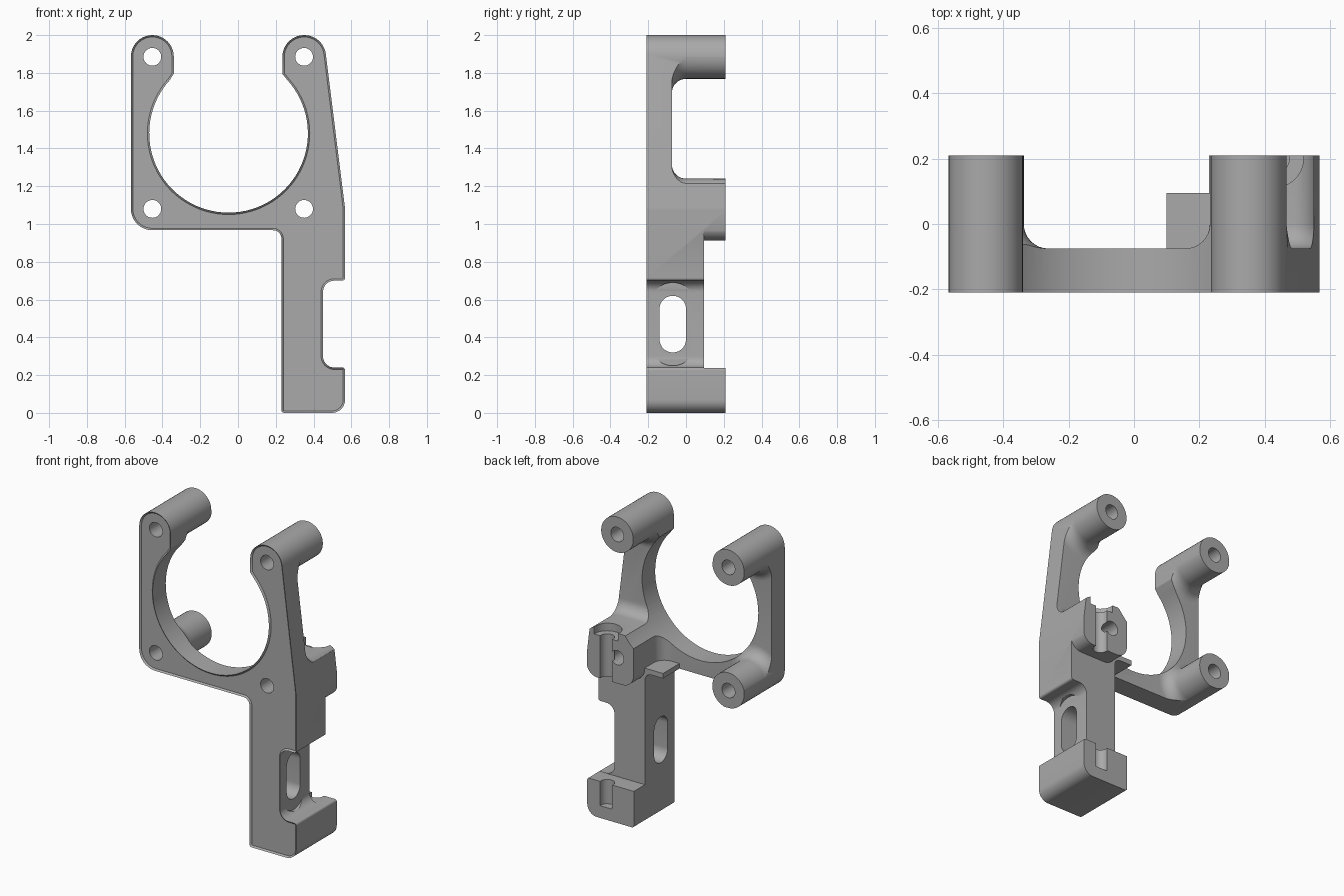
import bpy, bmesh, math
from mathutils import Vector

cube = bpy.data.objects.get("Cube")
if cube:
    bpy.data.objects.remove(cube, do_unlink=True)

grey = bpy.data.materials.new("plain grey")
grey.use_nodes = True
grey.diffuse_color = (0.4, 0.4, 0.4, 1)
grey.node_tree.nodes["Principled BSDF"].inputs["Base Color"].default_value = (0.4, 0.4, 0.4, 1)

# Maps (u, v, depth) to xyz for each extrusion axis
AXES = {
    "X": lambda u, v, d: (d, u, v),
    "Y": lambda u, v, d: (u, d, v),
    "Z": lambda u, v, d: (u, v, d),
}


def rounded(corners, steps=10):
    """Polygon from (u, v, radius) corners, each one filleted."""
    out = []
    n = len(corners)
    for i, (u, v, r) in enumerate(corners):
        p = Vector((u, v))
        if r == 0:
            out.append(p)
            continue
        a = (Vector(corners[i - 1][:2]) - p).normalized()
        b = (Vector(corners[(i + 1) % n][:2]) - p).normalized()
        half = a.angle(b) / 2
        centre = p + (a + b).normalized() * (r / math.sin(half))
        start = p + a * (r / math.tan(half)) - centre
        end = p + b * (r / math.tan(half)) - centre
        sweep = math.pi - 2 * half
        for k in range(steps + 1):
            t = k / steps
            out.append(centre + (start * math.sin((1 - t) * sweep)
                                 + end * math.sin(t * sweep)) / math.sin(sweep))
    clean = []
    for p in out:
        if not clean or (p - clean[-1]).length > 1e-4:
            clean.append(p)
    if (clean[0] - clean[-1]).length < 1e-4:
        clean.pop()
    return clean


def round_rect(u0, u1, v0, v1, r):
    return rounded([(u0, v0, r), (u1, v0, r), (u1, v1, r), (u0, v1, r)])


def circle(u, v, r, n=40):
    return [Vector((u + r * math.cos(math.tau * k / n),
                    v + r * math.sin(math.tau * k / n))) for k in range(n)]


def loft(name, sections, axis="Y", chamfer=0):
    """Solid through (polygon, depth) sections with equal point counts."""
    bm = bmesh.new()
    rings = [[bm.verts.new(AXES[axis](p.x, p.y, d)) for p in poly] for poly, d in sections]
    first = bm.faces.new(rings[0])
    bm.faces.new(rings[-1])
    for lo, hi in zip(rings, rings[1:]):
        for i in range(len(lo)):
            j = (i + 1) % len(lo)
            bm.faces.new((lo[i], lo[j], hi[j], hi[i]))
    bmesh.ops.recalc_face_normals(bm, faces=bm.faces[:])
    if chamfer:
        bmesh.ops.inset_region(bm, faces=[first], thickness=chamfer, use_even_offset=True)
        for v in rings[0]:
            v.co.y += chamfer
    mesh = bpy.data.meshes.new(name)
    bm.to_mesh(mesh)
    bm.free()
    mesh.materials.append(grey)
    ob = bpy.data.objects.new(name, mesh)
    bpy.context.scene.collection.objects.link(ob)
    return ob


def prism(name, poly, d0, d1, axis="Y"):
    return loft(name, [(poly, d0), (poly, d1)], axis)


def box(name, x0, x1, z0, z1, y0, y1):
    return prism(name, rounded([(x0, z0, 0), (x1, z0, 0), (x1, z1, 0), (x0, z1, 0)]), y0, y1)


def combine(target, tool, operation):
    mod = target.modifiers.new("bool", "BOOLEAN")
    mod.operation = operation
    mod.solver = "EXACT"
    mod.object = tool
    bpy.ops.object.select_all(action="DESELECT")
    bpy.context.view_layer.objects.active = target
    target.select_set(True)
    bpy.ops.object.modifier_apply(modifier=mod.name)
    bpy.data.objects.remove(tool, do_unlink=True)


def flared(name, x0, x1, z0, z1, r, fillet=0.075, floor=-0.075):
    """Post that spreads into the plate through a concave fillet."""
    sections = [(0, 0.3)]
    for k in range(9):
        a = k / 8 * math.pi / 2
        sections.append((fillet * (1 - math.cos(a)), floor + fillet * (1 - math.sin(a))))
    sections.append((fillet, -0.15))
    return loft(name, [(round_rect(x0 - g, x1 + g, z0 - g, z1 + g, r + g), y)
                       for g, y in sections])


# Front outline: C-shaped mount with a long leg and a notch
ring = []
for k in range(65):
    a = math.radians(138 + 264 * k / 64)
    ring.append((-0.05 + 0.42 * math.cos(a), 1.48 + 0.42 * math.sin(a), 0))
outline = rounded(
    [(-0.567, 2, 0.1135), (-0.34, 2, 0.1135), (-0.34, 1.795, 0)] + ring
    + [(0.235, 1.795, 0), (0.235, 2, 0.115), (0.4525, 2, 0.115), (0.567, 1.08, 0.1),
       (0.567, 0.70, 0.015), (0.45, 0.70, 0.06), (0.45, 0.24, 0.06), (0.567, 0.24, 0.015),
       (0.567, 0, 0.07), (0.23, 0, 0.015), (0.23, 0.967, 0.045), (-0.567, 0.967, 0.1135)])
body = loft("bracket_body", [(outline, -0.21), (outline, 0.21)], chamfer=0.01)

# Depth of each region: plate, leg, foot, clamp block and bosses
depth = box("depth_form", -0.8, 0.8, -0.2, 2.2, -0.3, -0.075)
combine(depth, box("leg", 0.1, 0.75, -0.15, 1.0, -0.25, 0.095), "UNION")
combine(depth, box("foot", 0.05, 0.7, -0.1, 0.2385, -0.24, 0.32), "UNION")
combine(depth, flared("clamp_block", 0.232, 0.572, 0.912, 1.24, 0.08), "UNION")
bosses = [(-0.4535, 1.885), (0.35, 1.885), (-0.4535, 1.08)]
for x, z in bosses:
    s = 0.1165
    combine(depth, flared("boss", x - s, x + s, z - s, z + s, s - 0.0005), "UNION")
combine(body, depth, "INTERSECT")

# Screw holes with a small front countersink
for x, z in bosses + [(0.35, 1.08)]:
    hole = loft("screw_hole", [(circle(x, z, r), y) for r, y in
                               [(0.068, -0.222), (0.047, -0.201), (0.047, 0.4)]])
    combine(body, hole, "DIFFERENCE")

# Slot across the leg with a shallow relief in the notch
combine(body, prism("leg_slot", round_rect(-0.14, 0, 0.32, 0.62, 0.0695), 0.1, 0.8, "X"), "DIFFERENCE")
combine(body, prism("slot_relief", round_rect(-0.19, 0.05, 0.25, 0.69, 0.119), 0.452, 0.8, "X"),
        "DIFFERENCE")

# Upright grooves in the back of the clamp block and foot
for name, r, z0, z1 in [("clamp_groove", 0.045, 0.8, 1.4), ("clamp_groove_seat", 0.088, 1.19, 1.45),
                        ("foot_groove", 0.045, 0.08, 0.4)]:
    combine(body, prism(name, circle(0.43, 0.2, r), z0, z1, "Z"), "DIFFERENCE")

bpy.ops.object.select_all(action="DESELECT")
bpy.context.view_layer.objects.active = body
body.select_set(True)
bpy.ops.object.shade_smooth_by_angle(angle=math.radians(30))
